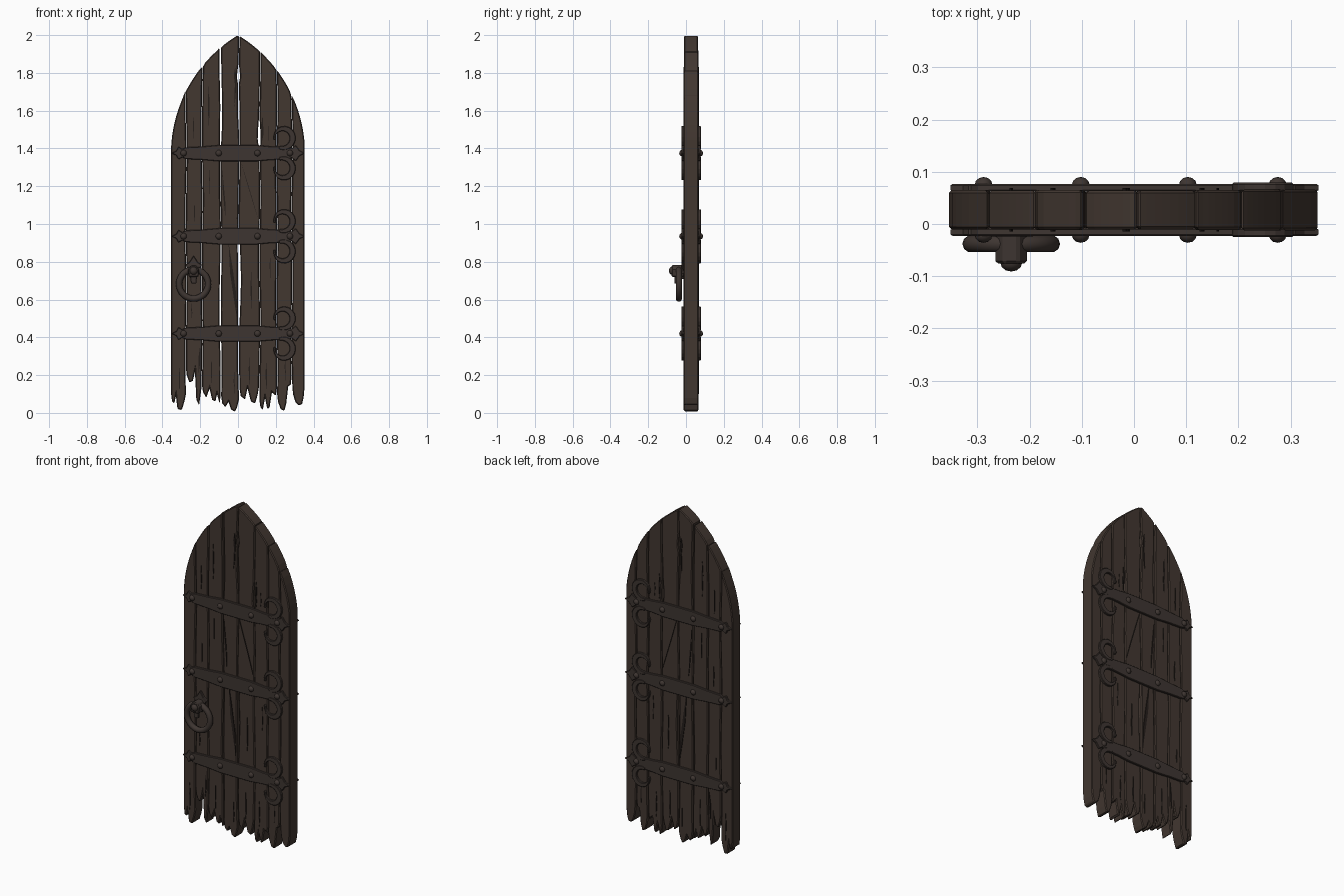
import bpy, bmesh, math, random
from mathutils import Matrix

if "Cube" in bpy.data.objects:
    bpy.data.objects.remove(bpy.data.objects["Cube"])

random.seed(4)


def material(name, rgb):
    m = bpy.data.materials.new(name)
    m.diffuse_color = (*rgb, 1)
    m.use_nodes = True
    m.node_tree.nodes["Principled BSDF"].inputs["Base Color"].default_value = m.diffuse_color
    return m


WOOD = material("dark brown wood", (0.054, 0.038, 0.030))
IRON = material("brown iron", (0.048, 0.036, 0.031))
CRACK = material("crack shadow", (0.018, 0.013, 0.011))
FRONT, BACK = -0.012, 0.066          # door faces


def finish(name, bm, mat, bevel=0.0, smooth=False):
    bmesh.ops.recalc_face_normals(bm, faces=bm.faces)
    mesh = bpy.data.meshes.new(name)
    bm.to_mesh(mesh)
    bm.free()
    mesh.materials.append(mat)
    for p in mesh.polygons:
        p.use_smooth = smooth
    ob = bpy.data.objects.new(name, mesh)
    bpy.context.collection.objects.link(ob)
    if bevel:
        mod = ob.modifiers.new("worn edges", 'BEVEL')
        mod.width, mod.segments = bevel, 1
        mod.limit_method, mod.angle_limit = 'ANGLE', math.radians(50)
        mod.use_clamp_overlap = False
    return ob


def prism(name, pts, y0, y1, mat, bevel=0.0):
    """Extrude an x-z outline from y0 to y1."""
    bm = bmesh.new()
    face = bm.faces.new([bm.verts.new((x, y0, z)) for x, z in pts])
    new = bmesh.ops.extrude_face_region(bm, geom=[face])["geom"]
    verts = [g for g in new if isinstance(g, bmesh.types.BMVert)]
    bmesh.ops.translate(bm, verts=verts, vec=(0, y1 - y0, 0))
    return finish(name, bm, mat, bevel)


def span(d0, d1, side):
    """Depth range measured outward from the front or back face."""
    return (FRONT - d1, FRONT - d0) if side == "front" else (BACK + d0, BACK + d1)


def dome(name, x, y, z, r, depth, mat):
    bm = bmesh.new()
    bmesh.ops.create_uvsphere(bm, u_segments=12, v_segments=8, radius=1)
    bm.transform(Matrix.Translation((x, y, z)) @ Matrix.Diagonal((r, depth, r, 1)))
    return finish(name, bm, mat, smooth=True)


# --- Planks under a pointed arch, with ragged lower ends ---
HALF, SPRING, C, R = 0.354, 1.37, 0.3815, 0.7365


def arch(x):
    return SPRING + math.sqrt(max(0, R * R - (abs(x) + C) ** 2))


SEAMS = [-HALF, -0.275, -0.19, -0.092, 0.005, 0.115, 0.205, 0.285, 0.351]
# gap widths along the seams that have opened up, as (z, width)
GAPS = {
    3: [(0.1, 0.003), (0.5, 0.008), (0.9, 0.006), (1.0, 0.002), (1.35, 0.002),
        (1.5, 0.009), (1.8, 0.010), (2, 0.008)],
    4: [(0.1, 0.004), (0.45, 0.007), (0.7, 0.015), (0.9, 0.012), (0.98, 0.002),
        (1.45, 0.002), (1.6, 0.010), (1.74, 0.004), (1.78, 0.018), (1.85, 0.002)],
    5: [(1.38, 0.002), (1.45, 0.016), (1.49, 0.013), (1.57, 0.002)],
}
# lower outlines, as (fraction across plank, z)
ENDS = [
    [(0, .06), (.18, .05), (.3, .09), (.42, .02), (.75, .015), (.95, .06)],
    [(0, .20), (.2, .16), (.45, .17), (.6, .22), (.7, .07), (.9, .04), (1, .09)],
    [(0, .11), (.2, .08), (.4, .13), (.55, .07), (.75, .06), (.85, .10), (1, .05)],
    [(0, .05), (.2, .03), (.4, .06), (.55, .02), (.8, .005), (.95, .03)],
    [(0, .09), (.25, .07), (.4, .13), (.6, .06), (.85, .05), (1, .10)],
    [(0, .03), (.15, .015), (.3, .08), (.45, .02), (.6, .03), (.75, .11), (1, .09)],
    [(0, .06), (.2, .02), (.5, .01), (.65, .05), (.8, .14), (1, .15)],
    [(0, .10), (.2, .06), (.5, .04), (.85, .045), (1, .08)],
]


def gap(i, z):
    if i in (0, 8):
        return 0
    t = GAPS.get(i, [(0, 0.0025)])
    if z <= t[0][0]:
        return t[0][1]
    for (z0, w0), (z1, w1) in zip(t, t[1:]):
        if z <= z1:
            return w0 + (w1 - w0) * (z - z0) / (z1 - z0)
    return t[-1][1]


def edge(i, z, sign):
    wobble = 0 if i in (0, 8) else 0.003 * math.sin(9 * z + 2 * i)
    return SEAMS[i] + wobble + sign * gap(i, z) / 2


def side_points(i, z0, z1, sign):
    zs = [z0 + (z1 - z0) * k / 12 for k in range(13)]
    zs += [z for z, _ in GAPS.get(i, []) if z0 + .02 < z < z1 - .02]
    return [(edge(i, z, sign), z) for z in sorted(zs)]


for i, ends in enumerate(ENDS):
    a, b = SEAMS[i], SEAMS[i + 1]
    lo_l, lo_r = ends[0][1] + 0.04, ends[-1][1] + 0.04
    left = side_points(i, lo_l, arch(a) - 0.002, 1)
    right = side_points(i + 1, lo_r, arch(b) - 0.002, -1)
    xl, xr = left[-1][0], right[-1][0]
    top = []
    for k in range(1, 7):
        t = k / 7
        t = t * t if i == 0 else 1 - (1 - t) ** 2 if i == 7 else t
        x = xl + (xr - xl) * t
        top.append((x, arch(x)))
    e0, e1 = left[0][0], right[0][0]
    bottom = [(e0 + (e1 - e0) * (0.06 + 0.88 * t), z) for t, z in reversed(ends)]
    d = random.uniform(-0.002, 0.001)
    prism(f"plank_{i + 1}", left + top + right[::-1] + bottom,
          FRONT - d, BACK + d, WOOD, 0.005)

# --- Cracks and splits in the wood: x, bottom z, top z, width, lean ---
CRACKS = [
    (-0.155, 1.52, 1.73, .010, 0), (-0.02, 1.62, 1.78, .008, .01), (-0.015, 1.73, 1.83, .014, 0),
    (-0.235, 1.44, 1.58, .006, 0), (0.13, 1.43, 1.58, .010, 0), (-0.065, 1.02, 1.3, .009, -.02),
    (-0.005, 0.5, 0.9, .020, -.045), (0.108, 1.02, 1.34, .004, -.095), (0.07, 0.55, 0.75, .008, 0),
    (-0.23, 1.0, 1.12, .006, 0), (-0.15, 1.15, 1.3, .005, 0), (0.16, 1.44, 1.52, .005, 0),
    (-0.21, 0.2, 0.36, .010, .01), (-0.14, 0.14, 0.3, .006, 0), (0.06, 0.14, 0.3, .007, 0),
    (0.15, 0.12, 0.27, .009, 0), (0.25, 0.17, 0.3, .006, 0), (-0.31, 0.1, 0.26, .006, 0),
    (-0.245, 0.5, 0.58, .006, 0), (-0.02, 0.1, 0.22, .006, 0), (0.17, 0.7, 0.84, .005, 0),
]
for side in ("front", "back"):
    for x, z0, z1, w, lean in CRACKS:
        h = z1 - z0
        pts = [(x, z0), (x + lean * .35 + w * .5, z0 + h * .35), (x + lean * .7 + w * .3, z0 + h * .7),
               (x + lean, z1), (x + lean * .6 - w * .5, z0 + h * .6), (x + lean * .25 - w * .25, z0 + h * .25)]
        prism(f"{side}_crack", pts, *span(-0.006, 0.0025, side), CRACK)

# --- Iron straps with curled ends and studs on both faces ---
UPPER = [(-0.327, .012), (-0.315, .034), (-0.296, .022), (-0.275, .031), (-0.19, .035),
         (-0.1, .043), (0.1, .043), (0.17, .036), (0.25, .033), (0.285, .026),
         (0.306, .042), (0.326, .014)]
STRAP = [(-0.354, 0)] + UPPER + [(0.356, 0)] + [(x, -z) for x, z in reversed(UPPER)]


def scroll(z, s):
    """Tapered crescent above (s=1) or below (s=-1) the strap."""
    outer, inner = [], []
    for k in range(17):
        t = k / 16
        ang = math.radians(-112 + 305 * t)
        r = 0.056 - 0.012 * t
        w = 0.006 + 0.010 * math.sin(math.pi * min(1, t * 1.1 + .05)) ** 0.8
        for ring, rr in ((outer, r + w), (inner, r - w)):
            ring.append((0.238 + rr * math.cos(ang), z + s * (0.082 + rr * math.sin(ang))))
    return outer + inner[::-1]


for side in ("front", "back"):
    for z in (1.375, 0.935, 0.42):
        prism(f"{side}_strap", [(x, z + dz) for x, dz in STRAP],
              *span(-0.004, 0.011, side), IRON, 0.003)
        for s in (1, -1):
            prism(f"{side}_strap_scroll", scroll(z, s), *span(-0.004, 0.013, side), IRON, 0.003)
        y = sum(span(0.009, 0.009, side)) / 2
        for x in (-0.288, -0.102, 0.103, 0.275):
            dome(f"{side}_stud", x, y, z, 0.017, 0.015, IRON)

# --- Ring handle with mounting plate and hook ---
HX, HZ = -0.235, 0.682
plate = [(-.012, -.03), (.012, -.03), (.03, .0), (.026, .02), (.046, .045), (.022, .06),
         (0, .095), (-.022, .06), (-.046, .045), (-.026, .02), (-.03, .0)]
prism("handle_plate", [(HX + x, 0.738 + z) for x, z in plate], -0.024, -0.008, IRON, 0.003)
hook = [(-.026, -.03), (.026, -.03), (.03, .01), (.014, .032), (-.014, .032), (-.03, .01)]
prism("handle_hook", [(HX + x, 0.75 + z) for x, z in hook], -0.076, -0.012, IRON, 0.005)
dome("handle_knob", HX, -0.074, 0.752, 0.021, 0.017, IRON)
prism("handle_tongue", [(HX - .02, .74), (HX - .014, .685), (HX + .014, .685), (HX + .02, .74)],
      -0.062, -0.048, IRON, 0.003)

bm = bmesh.new()
N, M, MAJOR, MINOR = 32, 10, 0.077, 0.0165
grid = []
for i in range(N):
    a = 2 * math.pi * i / N
    row = []
    for j in range(M):
        b = 2 * math.pi * j / M
        r = MAJOR + MINOR * math.cos(b)
        row.append(bm.verts.new((HX + r * math.cos(a), -0.038 + MINOR * math.sin(b), HZ + r * math.sin(a))))
    grid.append(row)
for i in range(N):
    for j in range(M):
        p, q = grid[i], grid[(i + 1) % N]
        bm.faces.new((p[j], q[j], q[(j + 1) % M], p[(j + 1) % M]))
finish("handle_ring", bm, IRON, smooth=True)
